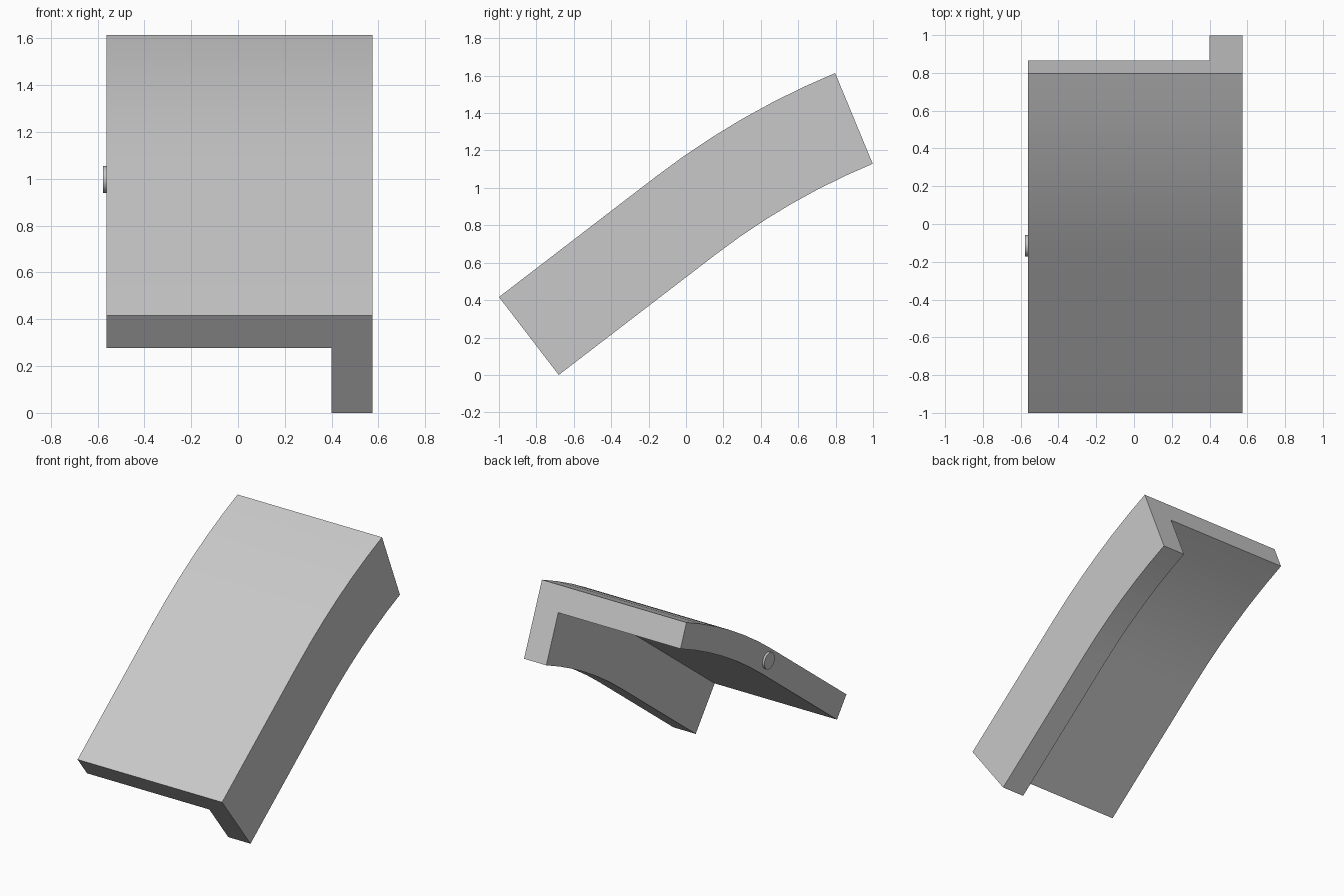
import bpy
import bmesh
from math import radians, sin, cos, pi
from mathutils import Vector

cube = bpy.data.objects.get("Cube")
if cube:
    bpy.data.objects.remove(cube, do_unlink=True)

START, END = radians(37.5), radians(22.5)   # slope at the low and high ends
STRAIGHT, RADIUS = 1.06, 4.231              # straight run, then arc of the top face
LEFT, RIGHT = 0.575, -0.562                 # model's own left and right sides
DEPTH, WALL = 0.525, 0.175
ARC_STEPS = 6

grey = bpy.data.materials.new("light grey")
grey.use_nodes = True
colour = (0.58, 0.58, 0.58, 1)
grey.diffuse_color = colour
grey.node_tree.nodes["Principled BSDF"].inputs["Base Color"].default_value = colour


def finish(obj):
    """Give an object its material and crisp-edged smooth shading."""
    obj.data.materials.append(grey)
    bpy.ops.object.select_all(action='DESELECT')
    obj.select_set(True)
    bpy.context.view_layer.objects.active = obj
    bpy.ops.object.shade_smooth_by_angle(angle=radians(30))


def inward(angle):
    """Direction from the top face into the body at a given slope."""
    return Vector((0, sin(angle), -cos(angle)))


# Path along the top face: straight run, then an arc that flattens out
first = Vector((0, -1, DEPTH * cos(START)))
tangent = first + STRAIGHT * Vector((0, cos(START), sin(START)))
centre = tangent + RADIUS * inward(START)
stations = [(first, START)]
for i in range(ARC_STEPS + 1):
    a = START + (END - START) * i / ARC_STEPS
    stations.append((centre - RADIUS * inward(a), a))

# L-shaped section (x, depth below the top face) swept along the path
section = [(RIGHT, 0), (LEFT, 0), (LEFT, DEPTH), (LEFT - WALL, DEPTH),
           (LEFT - WALL, WALL), (RIGHT, WALL)]
bm = bmesh.new()
rings = [[bm.verts.new(p + Vector((x, 0, 0)) + d * inward(a)) for x, d in section]
         for p, a in stations]
for r0, r1 in zip(rings, rings[1:]):
    for k in range(len(section)):
        n = (k + 1) % len(section)
        bm.faces.new((r0[k], r0[n], r1[n], r1[k]))
bm.faces.new(rings[0])
bm.faces.new(rings[-1])
bmesh.ops.recalc_face_normals(bm, faces=bm.faces)
mesh = bpy.data.meshes.new("curved_angle_panel")
bm.to_mesh(mesh)
bm.free()
panel = bpy.data.objects.new("curved_angle_panel", mesh)
bpy.context.collection.objects.link(panel)
finish(panel)

# Small round button on the right edge of the panel
bpy.ops.mesh.primitive_cylinder_add(vertices=32, radius=0.058, depth=0.03,
                                    location=(RIGHT, -0.115, 0.997),
                                    rotation=(0, pi / 2, 0))
button = bpy.context.object
button.name = "side_button"
finish(button)
